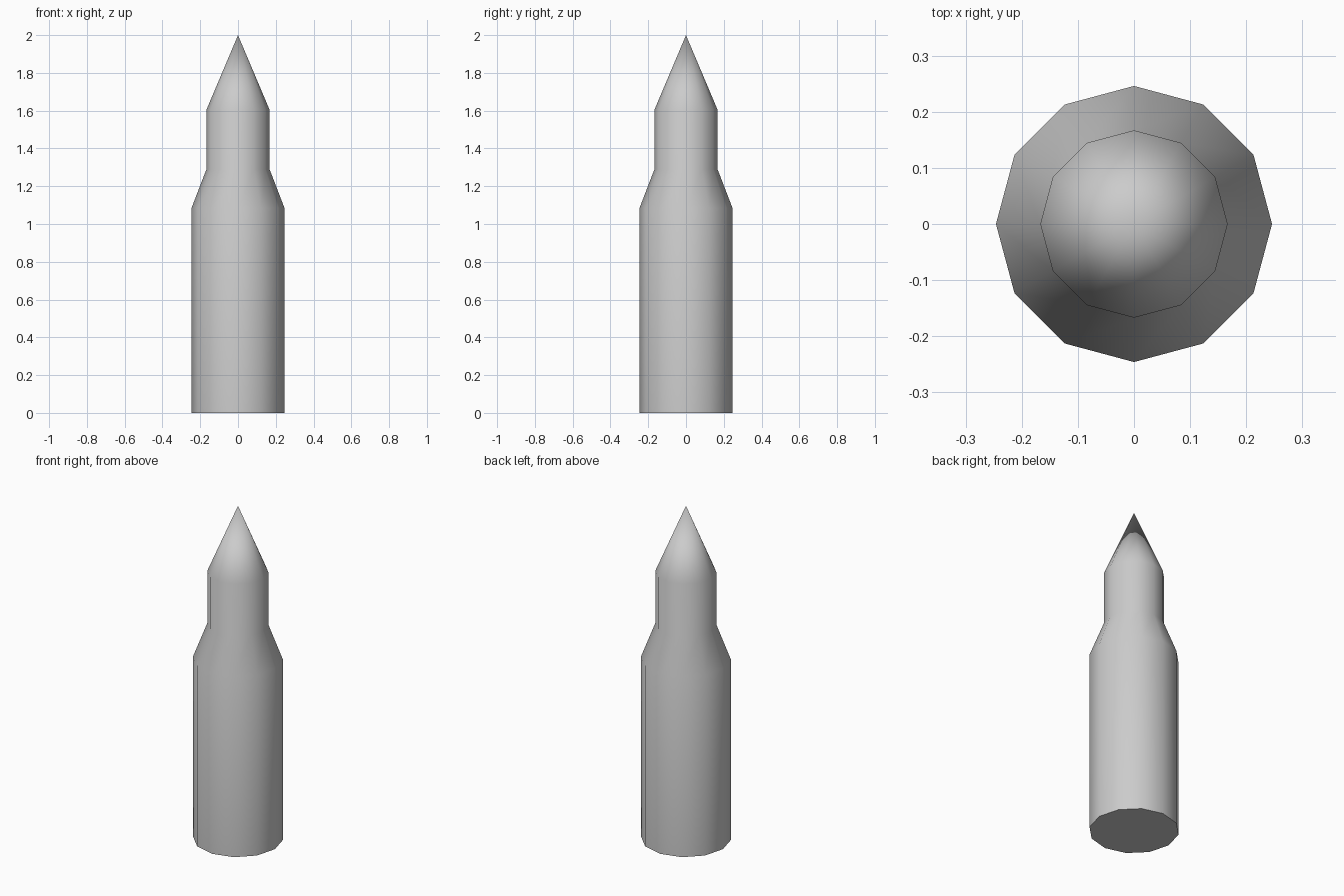
import bpy
import bmesh
from math import cos, sin, pi, radians

cube = bpy.data.objects.get("Cube")
if cube:
    bpy.data.objects.remove(cube, do_unlink=True)

SIDES = 12
TIP_HEIGHT = 2.0
# Radius and height of each ring: base, shoulder, neck, nose
PROFILE = [(0.246, 0), (0.246, 1.085), (0.167, 1.29), (0.167, 1.605)]

# Plain grey surface
grey = bpy.data.materials.new("plain_grey")
grey.use_nodes = True
colour = (0.6, 0.6, 0.6, 1)
grey.diffuse_color = colour
grey.node_tree.nodes["Principled BSDF"].inputs["Base Color"].default_value = colour

# Turned body: stacked rings closed by a base cap and a pointed nose
bm = bmesh.new()
rings = []
for radius, height in PROFILE:
    rings.append([bm.verts.new((radius * cos(2 * pi * i / SIDES),
                                radius * sin(2 * pi * i / SIDES), height))
                  for i in range(SIDES)])
tip = bm.verts.new((0, 0, TIP_HEIGHT))

bm.faces.new(reversed(rings[0]))
for i in range(SIDES):
    j = (i + 1) % SIDES
    for low, high in zip(rings, rings[1:]):
        bm.faces.new((low[i], low[j], high[j], high[i]))
    bm.faces.new((rings[-1][i], rings[-1][j], tip))
bmesh.ops.recalc_face_normals(bm, faces=bm.faces)

mesh = bpy.data.meshes.new("pointed_body")
bm.to_mesh(mesh)
bm.free()
mesh.materials.append(grey)
body = bpy.data.objects.new("pointed_body", mesh)
bpy.context.collection.objects.link(body)

# Smooth sides with a crisp base edge
bpy.ops.object.select_all(action="DESELECT")
body.select_set(True)
bpy.context.view_layer.objects.active = body
bpy.ops.object.shade_smooth_by_angle(angle=radians(40))
